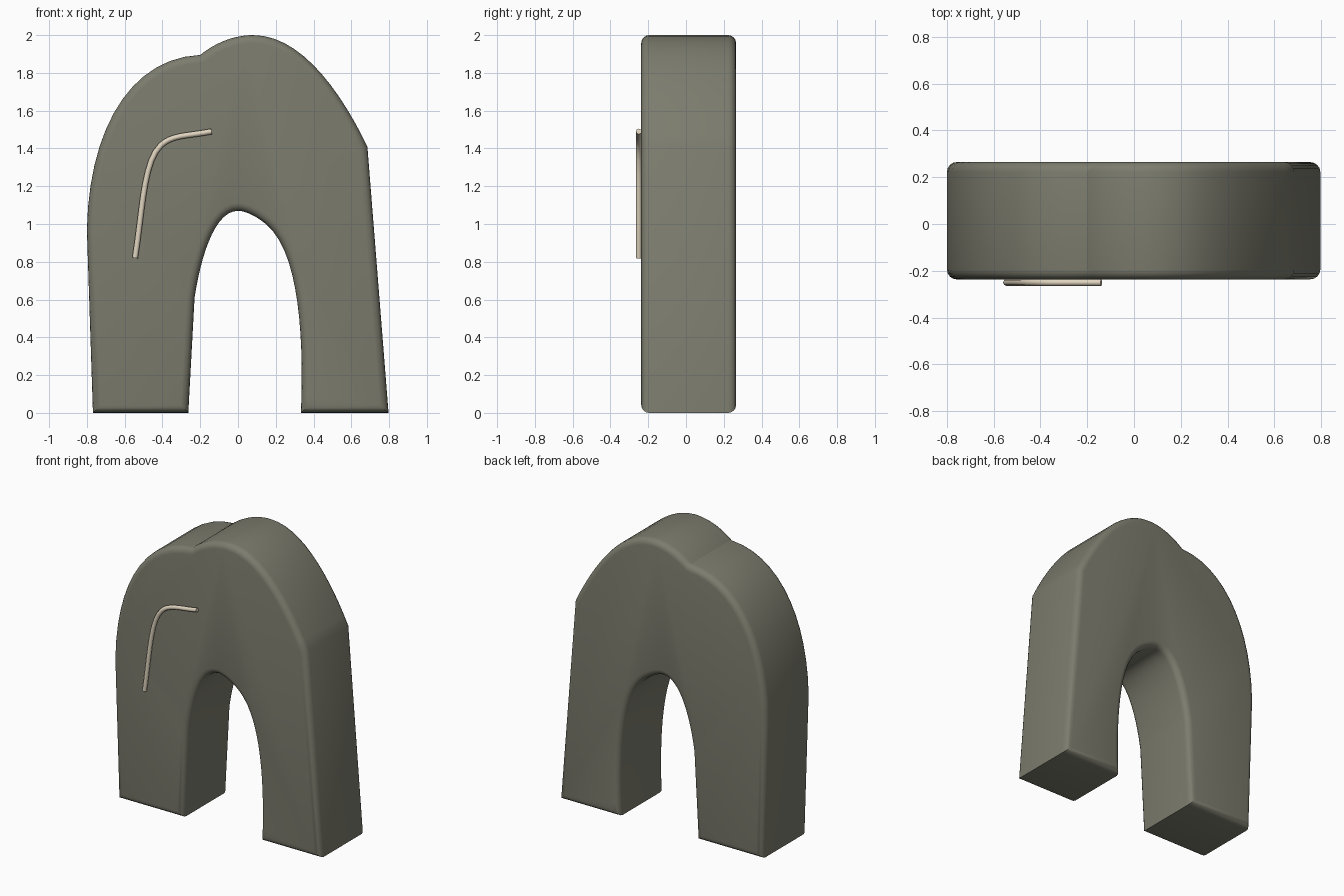
import bpy, bmesh, math
from mathutils import Vector
from mathutils.geometry import interpolate_bezier

if "Cube" in bpy.data.objects:
    bpy.data.objects.remove(bpy.data.objects["Cube"])


def material(name, color):
    m = bpy.data.materials.new(name)
    m.diffuse_color = (*color, 1)
    m.use_nodes = True
    m.node_tree.nodes["Principled BSDF"].inputs["Base Color"].default_value = m.diffuse_color
    return m


def trace(start, segments, steps=14):
    """Polyline from (x, z) points: one point = straight line, three = bezier."""
    pts = [Vector(start)]
    for seg in segments:
        if len(seg) == 1:
            pts.append(Vector(seg[0]))
        else:
            a, b, c = (Vector(p) for p in seg)
            pts += [p.to_2d() for p in interpolate_bezier(
                pts[-1].to_3d(), a.to_3d(), b.to_3d(), c.to_3d(), steps)[1:]]
    return pts


FRONT, BACK, ROUND = -0.237, 0.265, 0.042

# Arch body: lopsided outline with an off-centre opening
outline = trace((-0.768, 0), [
    [(-0.80, 0.97)],
    [(-0.79, 1.50), (-0.57, 1.88), (-0.20, 1.895)],
    [(-0.12, 1.96), (-0.02, 2.0), (0.08, 2.0)],
    [(0.33, 2.0), (0.54, 1.71), (0.685, 1.41)],
    [(0.797, 0)],
    [(0.333, 0)],
    [(0.348, 0.35), (0.33, 0.78), (0.19, 0.955)],
    [(0.14, 1.02), (0.05, 1.07), (0.0, 1.07)],
    [(-0.12, 1.07), (-0.195, 0.84), (-0.23, 0.61)],
    [(-0.263, 0)],
])
bm = bmesh.new()
face = bm.faces.new([bm.verts.new((p.x, FRONT, p.y)) for p in outline])
ext = bmesh.ops.extrude_face_region(bm, geom=[face], use_keep_orig=True)
bmesh.ops.translate(bm, vec=(0, BACK - FRONT, 0),
                    verts=[v for v in ext["geom"] if isinstance(v, bmesh.types.BMVert)])
bmesh.ops.recalc_face_normals(bm, faces=bm.faces[:])
# Rounded front and back rims
rims = [e for e in bm.edges if abs(e.verts[0].co.y - e.verts[1].co.y) < 1e-5]
bmesh.ops.bevel(bm, geom=rims, offset=ROUND, segments=4, profile=0.5,
                affect='EDGES', clamp_overlap=False)
mesh = bpy.data.meshes.new("arch_body")
bm.to_mesh(mesh)
bm.free()
body = bpy.data.objects.new("arch_body", mesh)
bpy.context.collection.objects.link(body)
mesh.materials.append(material("stone", (0.20, 0.20, 0.155)))
bpy.context.view_layer.objects.active = body
body.select_set(True)
bpy.ops.object.shade_smooth_by_angle(angle=math.radians(30))

# Thin bent strip lying on the front face
path = trace((-0.545, 0.82), [
    [(-0.505, 1.08), (-0.50, 1.33), (-0.41, 1.415)],
    [(-0.35, 1.475), (-0.26, 1.465), (-0.14, 1.49)],
], 10)
curve = bpy.data.curves.new("front_strip", 'CURVE')
curve.dimensions = '3D'
curve.bevel_depth = 0.015
curve.bevel_resolution = 2
curve.use_fill_caps = True
spline = curve.splines.new('POLY')
spline.points.add(len(path) - 1)
for point, p in zip(spline.points, path):
    point.co = (p.x, -0.25, p.y, 1)
spline.use_smooth = True
curve.materials.append(material("cream", (0.75, 0.66, 0.52)))
bpy.context.collection.objects.link(bpy.data.objects.new("front_strip", curve))
